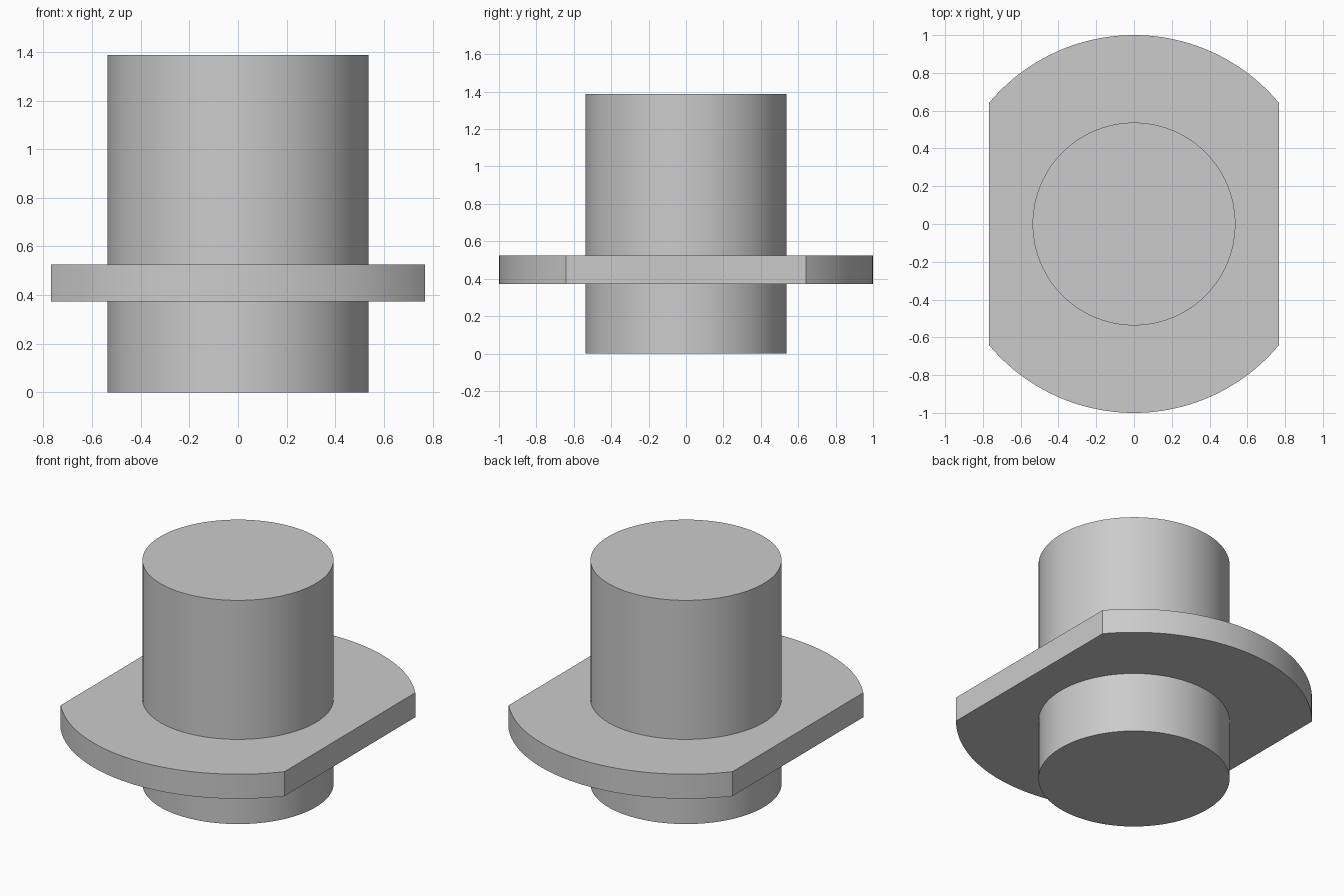
import bpy, bmesh, math

cube = bpy.data.objects.get("Cube")
if cube:
    bpy.data.objects.remove(cube, do_unlink=True)

# Single plain grey finish
grey = bpy.data.materials.new("plain_grey")
grey.use_nodes = True
colour = (0.6, 0.6, 0.6, 1)
grey.diffuse_color = colour
grey.node_tree.nodes["Principled BSDF"].inputs["Base Color"].default_value = colour


def extrude_outline(name, outline, bottom, top):
    """Solid prism from a closed outline, with smooth curved sides."""
    bm = bmesh.new()
    base = bm.faces.new([bm.verts.new((x, y, bottom)) for x, y in outline])
    grown = bmesh.ops.extrude_face_region(bm, geom=[base], use_keep_orig=True)
    verts = [v for v in grown["geom"] if isinstance(v, bmesh.types.BMVert)]
    bmesh.ops.translate(bm, verts=verts, vec=(0, 0, top - bottom))
    bmesh.ops.recalc_face_normals(bm, faces=bm.faces)
    mesh = bpy.data.meshes.new(name)
    bm.to_mesh(mesh)
    bm.free()
    mesh.materials.append(grey)
    obj = bpy.data.objects.new(name, mesh)
    bpy.context.collection.objects.link(obj)
    bpy.ops.object.select_all(action="DESELECT")
    obj.select_set(True)
    bpy.context.view_layer.objects.active = obj
    bpy.ops.object.shade_smooth_by_angle(angle=math.radians(30))
    return obj


def arc(radius, start, end, steps):
    angles = [start + (end - start) * i / steps for i in range(steps + 1)]
    return [(radius * math.cos(a), radius * math.sin(a)) for a in angles]


# Round shaft running through the whole height
extrude_outline("shaft", arc(0.537, 0, 2 * math.pi, 96)[:-1], 0, 1.387)

# Round flange with two parallel flats on the left and right
flat = math.acos(0.768)
back_arc = arc(1, flat, math.pi - flat, 48)
front_arc = [(-x, -y) for x, y in back_arc]
extrude_outline("flange", back_arc + front_arc, 0.373, 0.525)
